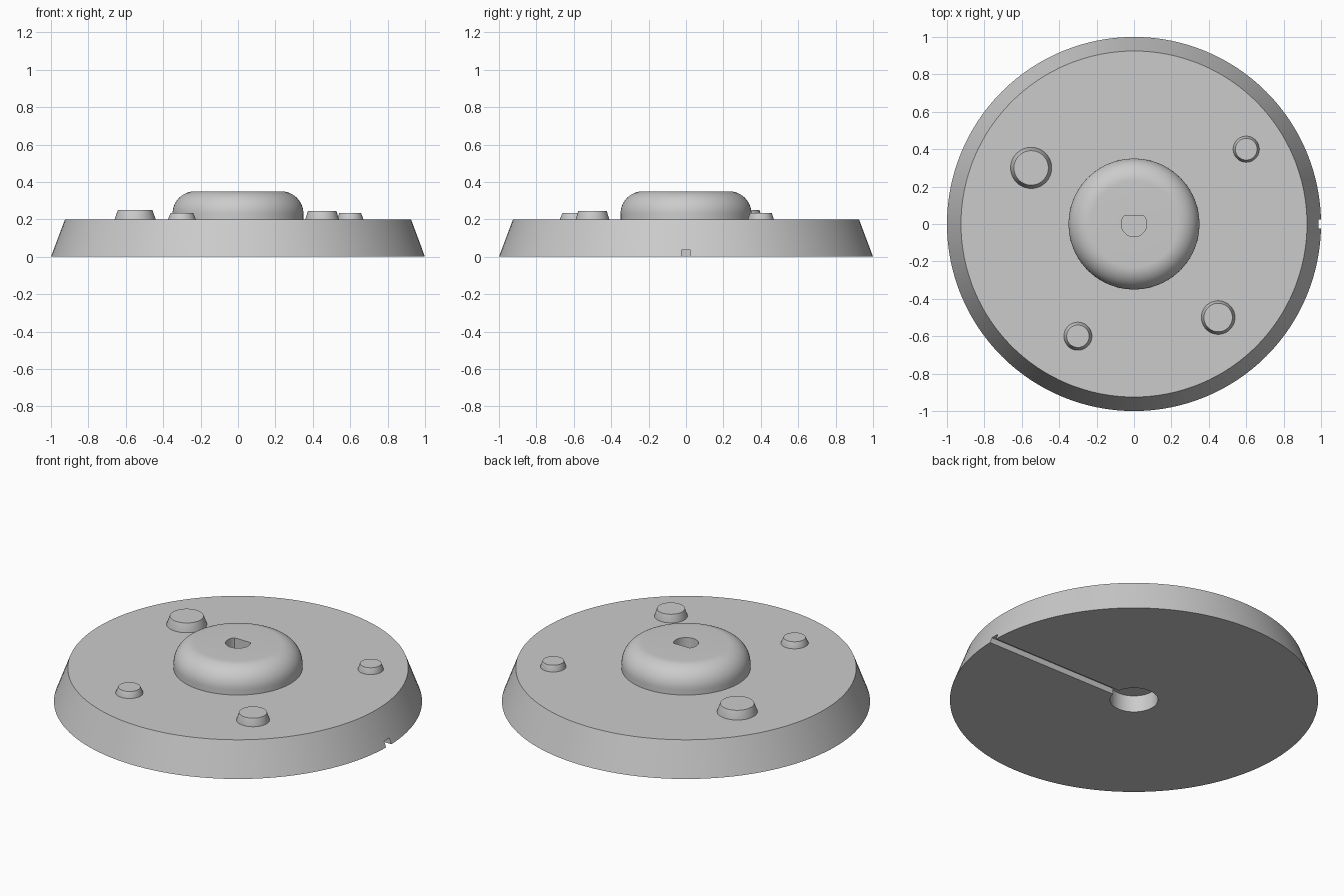
import bpy, bmesh, math
from mathutils import Matrix, Vector

if "Cube" in bpy.data.objects:
    bpy.data.objects.remove(bpy.data.objects["Cube"], do_unlink=True)

GREY = (0.6, 0.6, 0.6, 1.0)
mat = bpy.data.materials.new("plain grey")
mat.use_nodes = True
mat.diffuse_color = GREY
mat.node_tree.nodes["Principled BSDF"].inputs["Base Color"].default_value = GREY


def finish(name, bm, at=(0, 0, 0)):
    bmesh.ops.recalc_face_normals(bm, faces=bm.faces)
    mesh = bpy.data.meshes.new(name)
    bm.to_mesh(mesh)
    bm.free()
    mesh.materials.append(mat)
    obj = bpy.data.objects.new(name, mesh)
    obj.location = at
    bpy.context.collection.objects.link(obj)
    return obj


def lathe(name, profile, at=(0, 0, 0), steps=128):
    """Spin (radius, z) points round the z axis into a closed solid."""
    bm = bmesh.new()
    verts = [bm.verts.new((r, 0, z)) for r, z in profile]
    edges = [bm.edges.new(pair) for pair in zip(verts, verts[1:])]
    bmesh.ops.spin(bm, geom=verts + edges, cent=(0, 0, 0), axis=(0, 0, 1),
                   angle=math.tau, steps=steps)
    bmesh.ops.remove_doubles(bm, verts=bm.verts, dist=1e-5)
    return finish(name, bm, at)


def cut(obj, cutter):
    cutter.hide_render = True
    mod = obj.modifiers.new("cut", "BOOLEAN")
    mod.operation, mod.solver, mod.object = "DIFFERENCE", "EXACT", cutter
    bpy.context.view_layer.objects.active = obj
    bpy.ops.object.modifier_apply(modifier=mod.name)
    bpy.data.objects.remove(cutter, do_unlink=True)


# Tapered base disc with a round pocket underneath
base = lathe("base", [(0, 0.1), (0.13, 0.1), (0.13, 0), (1, 0), (0.925, 0.2), (0, 0.2)])

# Cable channel from the pocket out to the rim
bm = bmesh.new()
bmesh.ops.create_cube(bm, size=1, matrix=Matrix.Translation((0.6, 0, 0)) @
                      Matrix.Diagonal((1.05, 0.05, 0.07, 1)))
cut(base, finish("channel_cutter", bm))

# Domed hub with a rounded shoulder
hub_r, hub_top, fillet = 0.35, 0.35, 0.12
arc = [math.radians(a) for a in range(0, 91, 6)]
shoulder = [(hub_r - fillet + fillet * math.cos(a),
             hub_top - fillet + fillet * math.sin(a)) for a in arc]
hub = lathe("hub", [(0, 0.19), (hub_r, 0.19)] + shoulder + [(0, hub_top)])

# D-shaped shaft hole, flat towards the back
hole_r, flat_y = 0.068, 0.042
start = math.asin(flat_y / hole_r)
sweep = math.pi + 2 * start
bm = bmesh.new()
outline = [bm.verts.new((hole_r * math.cos(start - sweep * i / 40),
                         hole_r * math.sin(start - sweep * i / 40), 0.1))
           for i in range(41)]
face = bm.faces.new(outline)
top = bmesh.ops.extrude_face_region(bm, geom=[face])["geom"]
bmesh.ops.translate(bm, vec=Vector((0, 0, 0.4)),
                    verts=[v for v in top if isinstance(v, bmesh.types.BMVert)])
cut(hub, finish("shaft_cutter", bm))

# Small tapered studs: x, y, bottom radius, top radius, height
studs = {
    "stud_back_right": (-0.55, 0.3, 0.11, 0.092, 0.05),
    "stud_back_left": (0.6, 0.4, 0.07, 0.058, 0.035),
    "stud_front_left": (0.45, -0.5, 0.09, 0.076, 0.045),
    "stud_front_right": (-0.3, -0.6, 0.075, 0.06, 0.035),
}
parts = [base, hub]
for name, (x, y, r1, r2, h) in studs.items():
    parts.append(lathe(name, [(0, -0.01), (r1, -0.01), (r1, 0), (r2, h), (0, h)],
                       (x, y, 0.2), 64))

# Smooth round walls, keep edges crisp
bpy.ops.object.select_all(action="DESELECT")
for obj in parts:
    obj.select_set(True)
bpy.context.view_layer.objects.active = base
bpy.ops.object.shade_smooth_by_angle(angle=math.radians(30))
